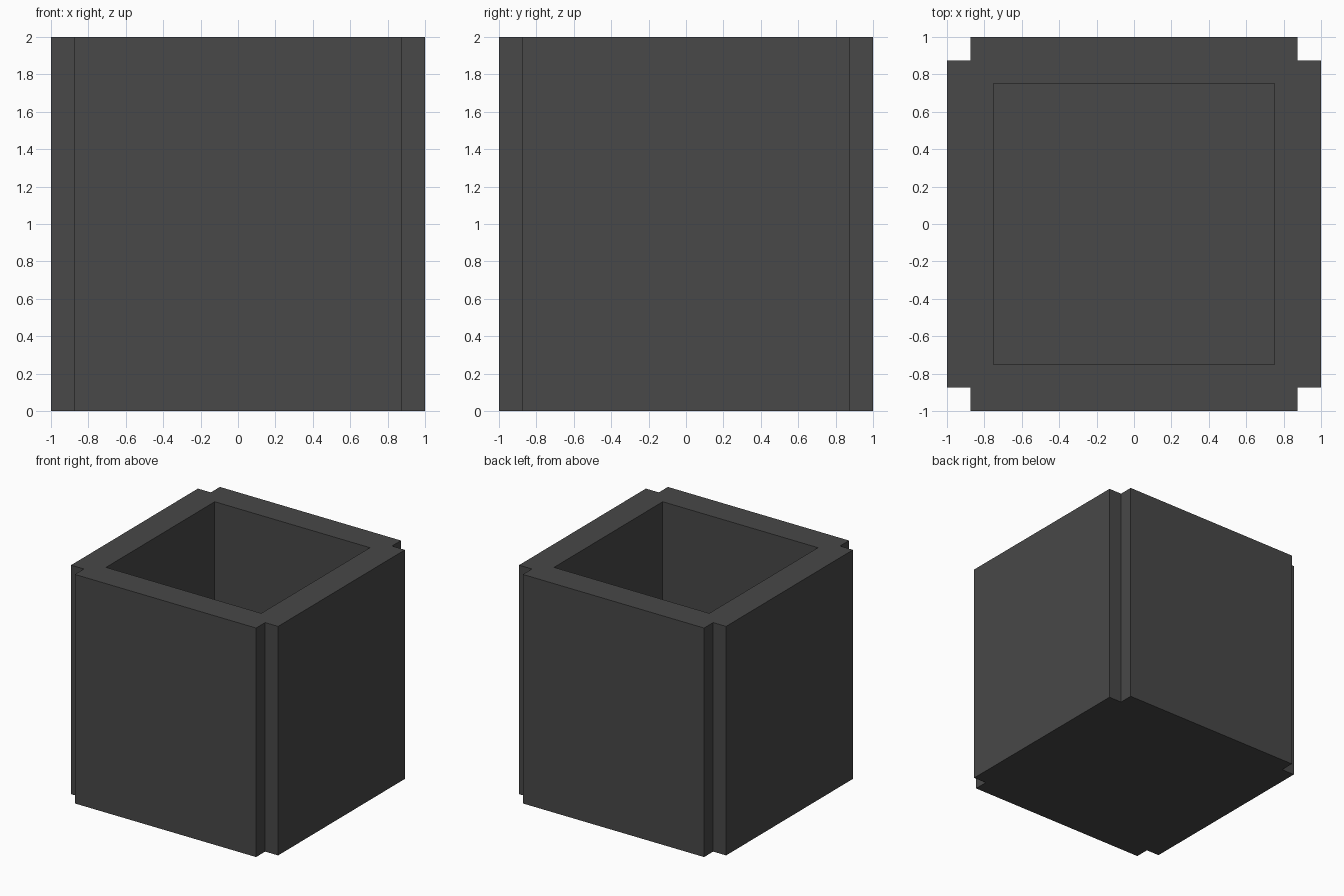
import bpy
import bmesh

cube = bpy.data.objects.get("Cube")
if cube:
    bpy.data.objects.remove(cube, do_unlink=True)

HALF, NOTCH, HOLE = 1.0, 0.875, 0.75
HEIGHT, FLOOR = 2.0, 0.25

# Dark grey material
grey = bpy.data.materials.new("dark_grey")
grey.use_nodes = True
colour = (0.065, 0.065, 0.065, 1)
grey.diffuse_color = colour
bsdf = next(n for n in grey.node_tree.nodes if n.type == 'BSDF_PRINCIPLED')
bsdf.inputs["Base Color"].default_value = colour

bm = bmesh.new()


def ring(points, z):
    return [bm.verts.new((x, y, z)) for x, y in points]


def join(lower, upper):
    """Wall of quads between two matching loops."""
    n = len(lower)
    for i in range(n):
        j = (i + 1) % n
        bm.faces.new((lower[i], lower[j], upper[j], upper[i]))


# Outer profile: one notched corner turned four times
outline, hole = [], []
corner = [(HALF, NOTCH), (NOTCH, NOTCH), (NOTCH, HALF)]
inner = (HOLE, HOLE)
for _ in range(4):
    outline += corner
    hole.append(inner)
    corner = [(-y, x) for x, y in corner]
    inner = (-inner[1], inner[0])

# Outer walls and underside
base = ring(outline, 0)
rim = ring(outline, HEIGHT)
join(base, rim)
bm.faces.new(base[::-1])

# Inner walls and floor
floor = ring(hole, FLOOR)
lip = ring(hole, HEIGHT)
join(lip, floor)
bm.faces.new(floor)

# Flat rim between outline and hole
for i in range(4):
    a, b, c = rim[3 * i:3 * i + 3]
    d = rim[(3 * i + 3) % 12]
    bm.faces.new((a, b, lip[i]))
    bm.faces.new((b, c, lip[i]))
    bm.faces.new((c, d, lip[(i + 1) % 4], lip[i]))

bmesh.ops.recalc_face_normals(bm, faces=bm.faces)
mesh = bpy.data.meshes.new("open_box")
bm.to_mesh(mesh)
bm.free()
mesh.materials.append(grey)
box = bpy.data.objects.new("open_box", mesh)
bpy.context.collection.objects.link(box)
